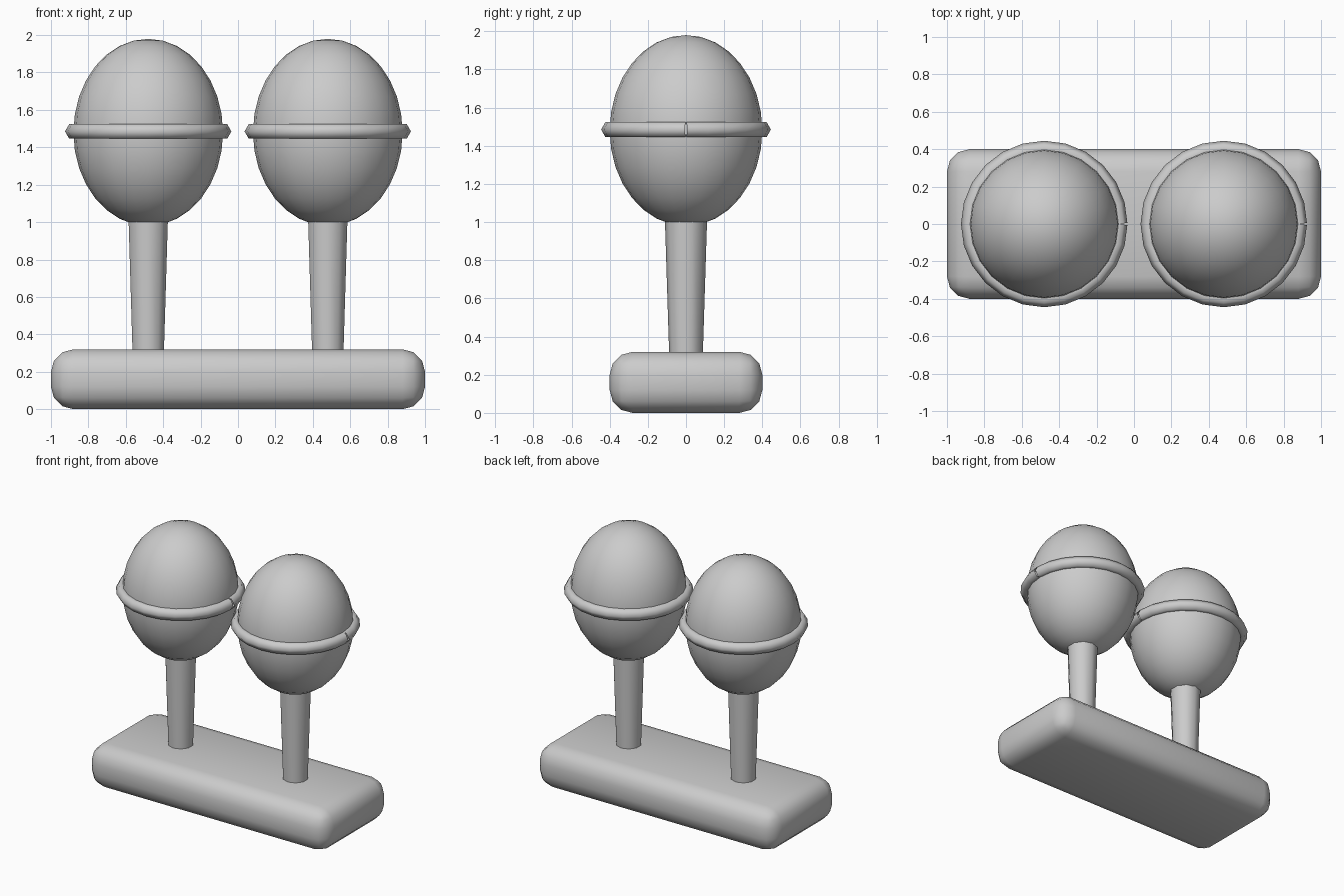
import bpy, bmesh
from math import sin, cos, pi
from mathutils import Matrix, Vector

cube = bpy.data.objects.get("Cube")
if cube:
    bpy.data.objects.remove(cube, do_unlink=True)

grey = bpy.data.materials.new("plain_grey")
grey.use_nodes = True
colour = (0.6, 0.6, 0.6, 1)
grey.diffuse_color = colour
grey.node_tree.nodes["Principled BSDF"].inputs["Base Color"].default_value = colour


def make_object(name, bm, location, angle):
    """Turn a bmesh into a smooth-shaded object."""
    bmesh.ops.recalc_face_normals(bm, faces=bm.faces)
    mesh = bpy.data.meshes.new(name)
    bm.to_mesh(mesh)
    bm.free()
    mesh.materials.append(grey)
    obj = bpy.data.objects.new(name, mesh)
    obj.location = location
    bpy.context.collection.objects.link(obj)
    bpy.ops.object.select_all(action="DESELECT")
    obj.select_set(True)
    bpy.context.view_layer.objects.active = obj
    bpy.ops.object.shade_smooth_by_angle(angle=angle)
    return obj


def open_ring(radius, tube, segments, sides):
    """Hexagonal tube bent into a circle, with a thin seam at +x."""
    bm = bmesh.new()
    step = 2 * pi / segments
    loops = []
    for i in range(segments + 1):
        a = i * step
        # end sections stand square to their own segment
        turn = a + (step / 2 if i == 0 else -step / 2 if i == segments else 0)
        centre = Vector((radius * cos(a), radius * sin(a), 0))
        out = Vector((cos(turn), sin(turn), 0))
        up = Vector((0, 0, 1))
        loops.append([bm.verts.new(centre + tube * (cos(t) * out + sin(t) * up))
                      for t in (2 * pi * k / sides for k in range(sides))])
    for p, q in zip(loops, loops[1:]):
        for k in range(sides):
            n = (k + 1) % sides
            bm.faces.new((p[k], p[n], q[n], q[k]))
    return bm


# Rounded base slab
bm = bmesh.new()
bmesh.ops.create_cube(bm, size=1, matrix=Matrix.Diagonal((2, 0.8, 0.32, 1)))
bmesh.ops.bevel(bm, geom=bm.edges[:], offset=0.12, segments=3, profile=0.5, affect="EDGES")
make_object("base", bm, (0, 0, 0.16), pi / 4)

for side, x in (("left", 0.48), ("right", -0.48)):
    # Tapered stem, wider at the top
    bm = bmesh.new()
    bmesh.ops.create_cone(bm, cap_ends=True, segments=10, radius1=0.088,
                          radius2=0.112, depth=0.76)
    make_object(side + "_stem", bm, (x, 0, 0.68), pi / 4)

    # Egg-shaped head
    bm = bmesh.new()
    bmesh.ops.create_uvsphere(bm, u_segments=24, v_segments=16, radius=1,
                              matrix=Matrix.Diagonal((0.4, 0.4, 0.5, 1)))
    make_object(side + "_head", bm, (x, 0, 1.48), pi / 4)

    # Band around the middle of the head
    make_object(side + "_band", open_ring(0.4, 0.045, 24, 6), (x, 0, 1.485), pi / 2)
